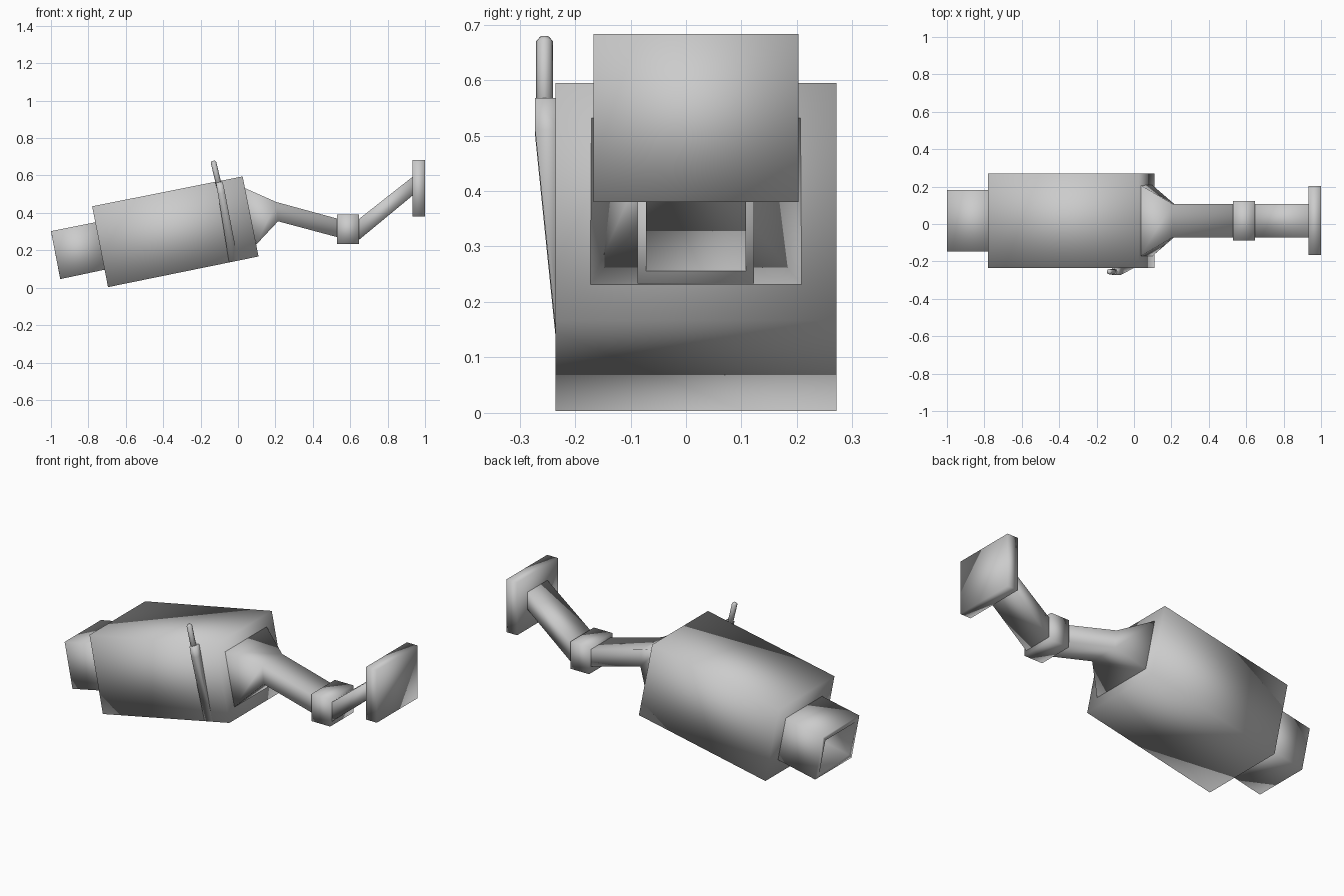
import bpy, bmesh, math
from mathutils import Vector

if "Cube" in bpy.data.objects:
    bpy.data.objects.remove(bpy.data.objects["Cube"])

CY = 0.018  # centre line of the exhaust in y


def finish(name, bm):
    bmesh.ops.recalc_face_normals(bm, faces=bm.faces)
    me = bpy.data.meshes.new(name)
    bm.to_mesh(me)
    bm.free()
    for p in me.polygons:
        p.use_smooth = True
    ob = bpy.data.objects.new(name, me)
    bpy.context.collection.objects.link(ob)
    return ob


def loft(name, sections):
    """Four-sided tube; each section is (x_top, z_top, x_bottom, z_bottom, half_width)."""
    bm = bmesh.new()
    rings = []
    for xt, zt, xb, zb, w in sections:
        pts = [(xt, CY - w, zt), (xt, CY + w, zt), (xb, CY + w, zb), (xb, CY - w, zb)]
        rings.append([bm.verts.new(p) for p in pts])
    for a, b in zip(rings, rings[1:]):
        for i in range(4):
            j = (i + 1) % 4
            bm.faces.new((a[i], a[j], b[j], b[i]))
    bm.faces.new(rings[0])
    bm.faces.new(rings[-1])
    return finish(name, bm)


# Main muffler body
loft("muffler_body", [(-0.78, 0.435, -0.695, 0.003, 0.253),
                      (0.025, 0.595, 0.11, 0.167, 0.253)])

# Open tail pipe: outer wall, rim, then inner wall
loft("tail_pipe", [(-0.75, 0.352, -0.70, 0.099, 0.165),
                   (-1.0, 0.302, -0.95, 0.046, 0.165),
                   (-0.994, 0.272, -0.956, 0.075, 0.135),
                   (-0.80, 0.311, -0.762, 0.114, 0.135)])

# Tapered cone and first pipe run
loft("front_pipe", [(0.035, 0.533, 0.098, 0.231, 0.19),
                    (0.205, 0.458, 0.214, 0.355, 0.09),
                    (0.55, 0.364, 0.55, 0.265, 0.09)])

# Joint collar
loft("joint_collar", [(0.53, 0.39, 0.53, 0.233, 0.105),
                      (0.647, 0.39, 0.647, 0.233, 0.105)])

# Rising pipe to the flange
loft("rising_pipe", [(0.63, 0.354, 0.63, 0.242, 0.09),
                     (0.94, 0.598, 0.94, 0.498, 0.09)])

# End flange
loft("end_flange", [(0.932, 0.683, 0.932, 0.38, 0.185),
                    (1.0, 0.683, 1.0, 0.38, 0.185)])

# Wedge-shaped mounting strap on the side of the body
bm = bmesh.new()
outline = [(-0.118, 0.56, -0.272), (-0.082, 0.568, -0.272), (-0.07, 0.51, -0.272),
           (0.0, 0.148, -0.235), (-0.048, 0.136, -0.235), (-0.107, 0.50, -0.272)]
outer = [bm.verts.new((x, y, z)) for x, z, y in outline]
inner = [bm.verts.new((x, -0.225, z)) for x, z, y in outline]
bm.faces.new((outer[0], outer[1], outer[2], outer[5]))
bm.faces.new((outer[5], outer[2], outer[3], outer[4]))
bm.faces.new(inner)
for i in range(6):
    j = (i + 1) % 6
    bm.faces.new((outer[i], outer[j], inner[j], inner[i]))
finish("mounting_strap", bm)

# Thin hanger rod with a chamfered tip
base, tip = Vector((-0.095, -0.255, 0.52)), Vector((-0.133, -0.255, 0.678))
axis = (tip - base).normalized()
side = Vector((0, 1, 0))
other = axis.cross(side)
bm = bmesh.new()
rings = []
for c, r in ((base, 0.015), (tip - axis * 0.008, 0.015), (tip, 0.008)):
    rings.append([bm.verts.new(c + r * (math.cos(a) * side + math.sin(a) * other))
                  for a in (math.tau * k / 8 for k in range(8))])
for a, b in zip(rings, rings[1:]):
    for i in range(8):
        j = (i + 1) % 8
        bm.faces.new((a[i], a[j], b[j], b[i]))
bm.faces.new(rings[0])
bm.faces.new(rings[-1])
finish("hanger_rod", bm)
